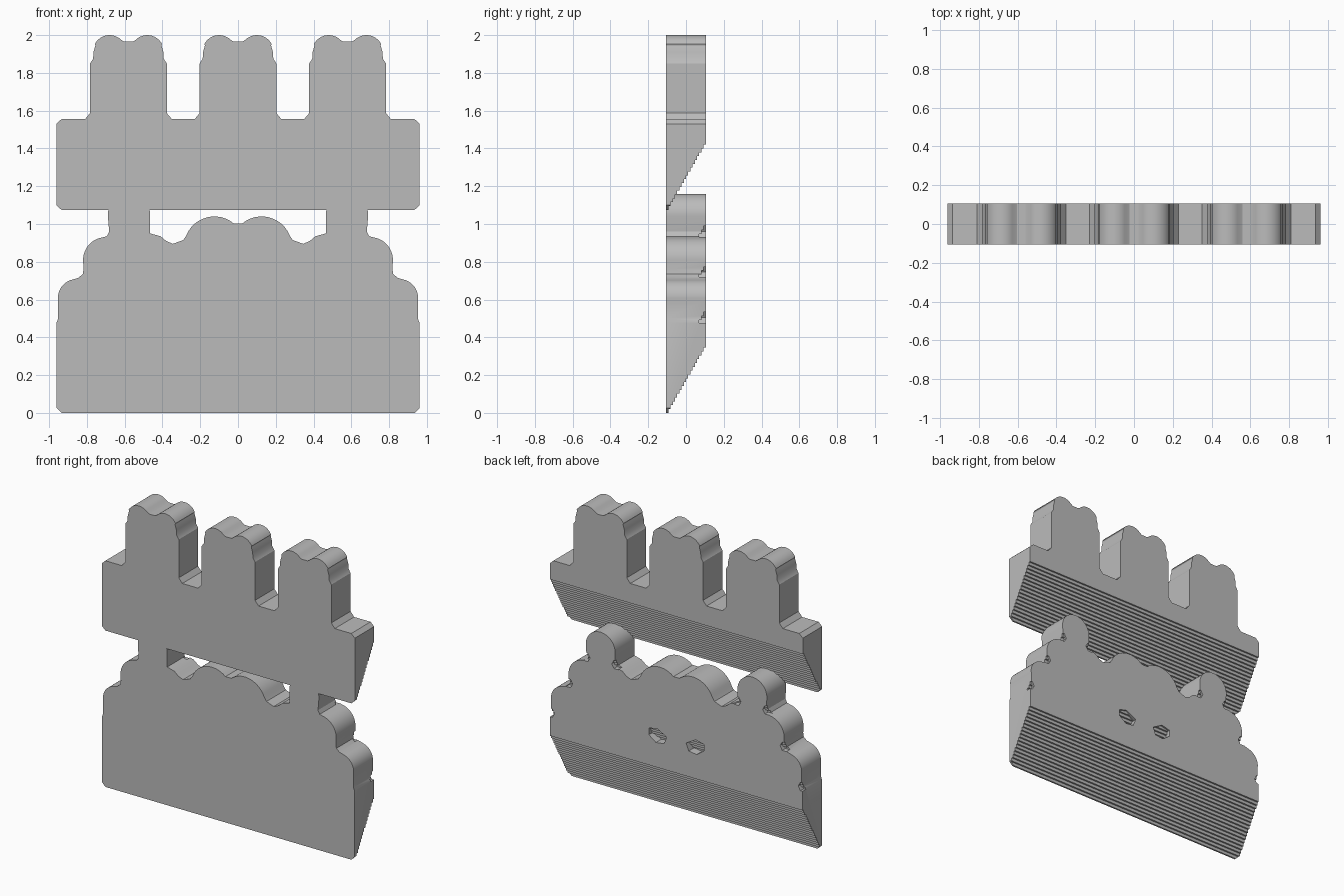
import bpy
import bmesh
from math import cos, sin, radians
from mathutils import Vector

if "Cube" in bpy.data.objects:
    bpy.data.objects.remove(bpy.data.objects["Cube"], do_unlink=True)

HALF = 0.105      # half the plate thickness
STEPS = 18        # treads under each overhang
RISE = 0.345      # height gained from front to back

grey = bpy.data.materials.new("plain grey")
grey.use_nodes = True
colour = (0.5, 0.5, 0.5, 1)
grey.diffuse_color = colour
grey.node_tree.nodes["Principled BSDF"].inputs["Base Color"].default_value = colour


def prism(name, points, move):
    """Extrude a closed outline along a vector."""
    bm = bmesh.new()
    face = bm.faces.new([bm.verts.new(p) for p in points])
    new = bmesh.ops.extrude_face_region(bm, geom=[face])["geom"]
    verts = [g for g in new if isinstance(g, bmesh.types.BMVert)]
    bmesh.ops.translate(bm, verts=verts, vec=Vector(move))
    bmesh.ops.recalc_face_normals(bm, faces=bm.faces)
    mesh = bpy.data.meshes.new(name)
    bm.to_mesh(mesh)
    bm.free()
    mesh.materials.append(grey)
    obj = bpy.data.objects.new(name, mesh)
    bpy.context.collection.objects.link(obj)
    return obj


def slab(name, outline, y0, y1):
    return prism(name, [(x, y0, z) for x, z in outline], (0, y1 - y0, 0))


def staircase(base):
    """Everything below a flight of treads that climbs to the back."""
    run = 2 * HALF / STEPS
    pts = [(-HALF - 0.1, base - 1), (HALF + 0.1, base - 1)]
    for i in reversed(range(STEPS)):
        z = base + RISE * i / (STEPS - 1)
        front = -HALF + i * run if i else -HALF - 0.1
        back = -HALF + (i + 1) * run if i < STEPS - 1 else HALF + 0.1
        pts += [(back, z), (front, z)]
    return prism("stair_cutter", [(-1.5, y, z) for y, z in pts], (3, 0, 0))


def combine(obj, cutter, operation):
    mod = obj.modifiers.new("cut", "BOOLEAN")
    mod.operation, mod.solver, mod.object = operation, "EXACT", cutter
    bpy.context.view_layer.objects.active = obj
    bpy.ops.object.modifier_apply(modifier=mod.name)
    bpy.data.objects.remove(cutter, do_unlink=True)


def arc(cx, cz, r, start, end, n=12):
    angles = [radians(start + (end - start) * i / n) for i in range(n + 1)]
    return [(cx + r * cos(a), cz + r * sin(a)) for a in angles]


def mirrored(half):
    return half + [(-x, z) for x, z in reversed(half)]


def pocket(obj, outline):
    """Recess in the back whose stepped ceiling falls toward the front."""
    cutter = slab("pocket_cutter", outline, -0.05, HALF + 0.05)
    combine(cutter, staircase(max(z for x, z in outline) - RISE), "INTERSECT")
    combine(obj, cutter, "DIFFERENCE")


def finish(obj):
    bpy.ops.object.select_all(action="DESELECT")
    obj.select_set(True)
    bpy.context.view_layer.objects.active = obj
    bpy.ops.object.shade_smooth_by_angle(angle=radians(30))


# Lower plate with rounded shoulders, side knobs and a double crown
half = [(0.935, 0), (0.96, 0.025), (0.96, 0.48), (0.952, 0.5), (0.952, 0.6)]
half += arc(0.855, 0.61, 0.098, 0, 70)
half += [(0.845, 0.715), (0.822, 0.735), (0.818, 0.76)]
half += arc(0.70, 0.81, 0.12, 0, 80)
half += [(0.695, 0.935), (0.682, 0.96)]
half += arc(0.577, 1.048, 0.112, -5, 180, 20)
half += [(0.465, 0.95), (0.41, 0.935), (0.38, 0.91), (0.345, 0.895), (0.29, 0.915)]
half += arc(0.125, 0.88, 0.16, 22, 130)
lower = slab("lower_plate", mirrored(half), -HALF, HALF)
combine(lower, staircase(0), "DIFFERENCE")

# Recesses: two eyes and the creases between the rounded shoulders
eye = [(0.065, 0.036), (0.004, 0.051), (-0.07, 0.01),
       (-0.05, -0.04), (0.011, -0.048), (0.065, -0.009)]
creases = [(0.69, 0.96), (0.822, 0.745), (0.96, 0.505), (0.458, 0.965)]
for side in (1, -1):
    pocket(lower, [(side * (0.144 + x), 0.562 + z) for x, z in eye])
    for cx, cz in creases:
        pocket(lower, [(side * x, z) for x, z in arc(cx, cz, 0.033, 0, 300, 5)])
finish(lower)

# Upper plate: a bar carrying three double-topped columns
column = [(0.23, 1.555), (0.203, 1.587), (0.203, 1.85), (0.187, 1.875), (0.185, 1.91), (0.175, 1.945)]
column += arc(0.1, 1.912, 0.088, 28, 135)
column += [(0.022, 1.965)]
outline = [(-0.935, 1.075), (0.935, 1.075), (0.962, 1.1), (0.962, 1.53), (0.935, 1.555)]
for centre in (0.58, 0, -0.58):
    outline += [(centre + x, z) for x, z in mirrored(column)]
outline += [(-0.935, 1.555), (-0.962, 1.53), (-0.962, 1.1)]
upper = slab("upper_plate", outline, -HALF, HALF)
combine(upper, staircase(1.075), "DIFFERENCE")
finish(upper)
